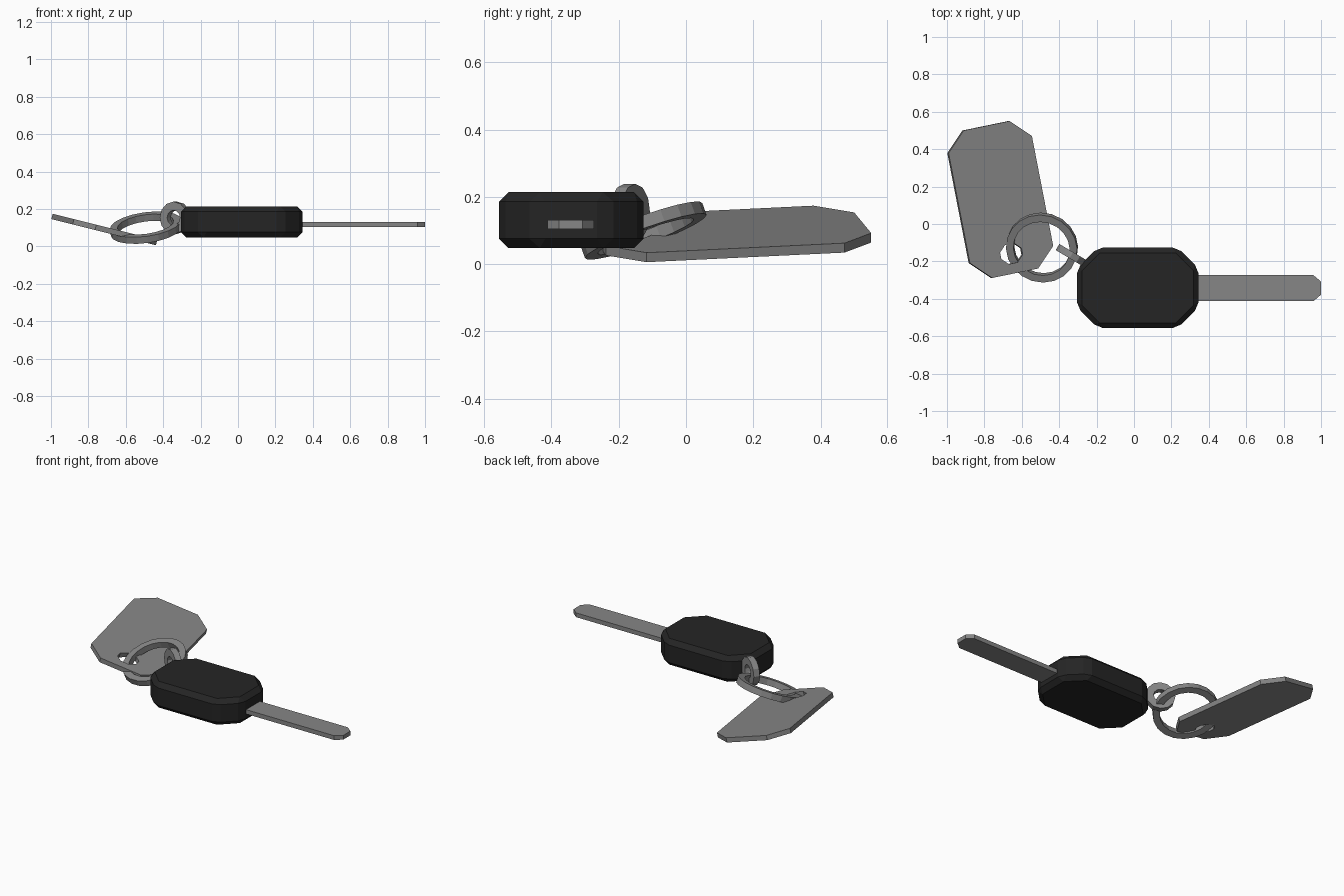
import bpy
import bmesh
from math import cos, sin, tau
from mathutils import Matrix, Vector

if "Cube" in bpy.data.objects:
    bpy.data.objects.remove(bpy.data.objects["Cube"], do_unlink=True)


def make_material(name, rgb):
    mat = bpy.data.materials.new(name)
    mat.use_nodes = True
    mat.diffuse_color = (*rgb, 1)
    mat.node_tree.nodes["Principled BSDF"].inputs["Base Color"].default_value = (*rgb, 1)
    return mat


black = make_material("black plastic", (0.018, 0.018, 0.018))
steel = make_material("grey steel", (0.24, 0.24, 0.24))


def cut_rectangle(width, height, cut_x, cut_y):
    """Corner points of a centred rectangle with its corners cut off."""
    w, h = width / 2, height / 2
    quarter = [(w, h - cut_y), (w - cut_x, h)]
    points = []
    for sx, sy in ((1, 1), (-1, 1), (-1, -1), (1, -1)):
        part = quarter if sx * sy > 0 else quarter[::-1]
        points += [(x * sx, y * sy) for x, y in part]
    return points


def polygon(count, radius):
    return [(radius * cos(tau * i / count), radius * sin(tau * i / count)) for i in range(count)]


def plate(name, loops, thickness, material, matrix):
    """Fill an outline (with optional holes) and extrude it about its middle."""
    bm = bmesh.new()
    edges = []
    for loop in loops:
        verts = [bm.verts.new((x, y, -thickness / 2)) for x, y in loop]
        edges += [bm.edges.new((a, b)) for a, b in zip(verts, verts[1:] + verts[:1])]
    if len(loops) == 1:
        bm.faces.new(verts)
    else:
        bmesh.ops.triangle_fill(bm, edges=edges, use_beauty=True)
    grown = bmesh.ops.extrude_face_region(bm, geom=bm.faces[:], use_keep_orig=True)
    top = [v for v in grown["geom"] if isinstance(v, bmesh.types.BMVert)]
    bmesh.ops.translate(bm, verts=top, vec=(0, 0, thickness))
    bmesh.ops.recalc_face_normals(bm, faces=bm.faces[:])
    return finish(name, bm, material, matrix)


def ring(name, outer, inner, width, count, material, matrix):
    """Flat band with a rectangular section."""
    bm = bmesh.new()
    rows = []
    for radius, z in ((outer, -width / 2), (outer, width / 2), (inner, width / 2), (inner, -width / 2)):
        rows.append([bm.verts.new((x, y, z)) for x, y in polygon(count, radius)])
    for a, b in zip(rows, rows[1:] + rows[:1]):
        for i in range(count):
            j = (i + 1) % count
            bm.faces.new((a[i], a[j], b[j], b[i]))
    bmesh.ops.recalc_face_normals(bm, faces=bm.faces[:])
    return finish(name, bm, material, matrix)


def finish(name, bm, material, matrix):
    mesh = bpy.data.meshes.new(name)
    bm.to_mesh(mesh)
    bm.free()
    mesh.materials.append(material)
    obj = bpy.data.objects.new(name, mesh)
    obj.matrix_world = matrix
    bpy.context.collection.objects.link(obj)
    return obj


def frame(center, normal, along):
    """Placement with local z on the normal and local y leaning along a direction."""
    z = Vector(normal).normalized()
    x = Vector(along).cross(z).normalized()
    y = z.cross(x)
    rotation = Matrix((x, y, z)).transposed().to_4x4()
    return Matrix.Translation(center) @ rotation


# Plastic grip with chamfered edges
grip = plate("key_grip", [cut_rectangle(0.65, 0.43, 0.11, 0.11)], 0.166, black,
             Matrix.Translation((0.02, -0.341, 0.131)))
bevel = grip.modifiers.new("chamfer", "BEVEL")
bevel.width = 0.028
bevel.segments = 1
bevel.limit_method = "ANGLE"

# Blade: a plain strip with a clipped tip, its root inside the grip
blade = plate("key_blade", [cut_rectangle(0.8, 0.138, 0.04, 0.034)], 0.027, steel,
              Matrix.Translation((0.6, -0.343, 0.118)))

# Small loop standing on the clipped corner of the grip
ring("grip_loop", 0.086, 0.04, 0.038, 12, steel,
     frame((-0.335, -0.167, 0.153), (0.51, 0.86, 0), (0, 0, 1)))

# Split ring leaning through the loop and the tag
ring("key_ring", 0.192, 0.152, 0.038, 20, steel,
     frame((-0.492, -0.126, 0.1), (-0.14, -0.36, 1), (0, 1, 0)))

# Sloping tag with cut corners and a hole for the ring
hole = [(x, y - 0.295) for x, y in cut_rectangle(0.12, 0.105, 0.035, 0.035)]
plate("key_tag", [cut_rectangle(0.468, 0.804, 0.105, 0.102), hole], 0.029, steel,
      frame((-0.715, 0.131, 0.09), (0.25, 0, 1), (-0.19, 0.98, 0.0475)))
